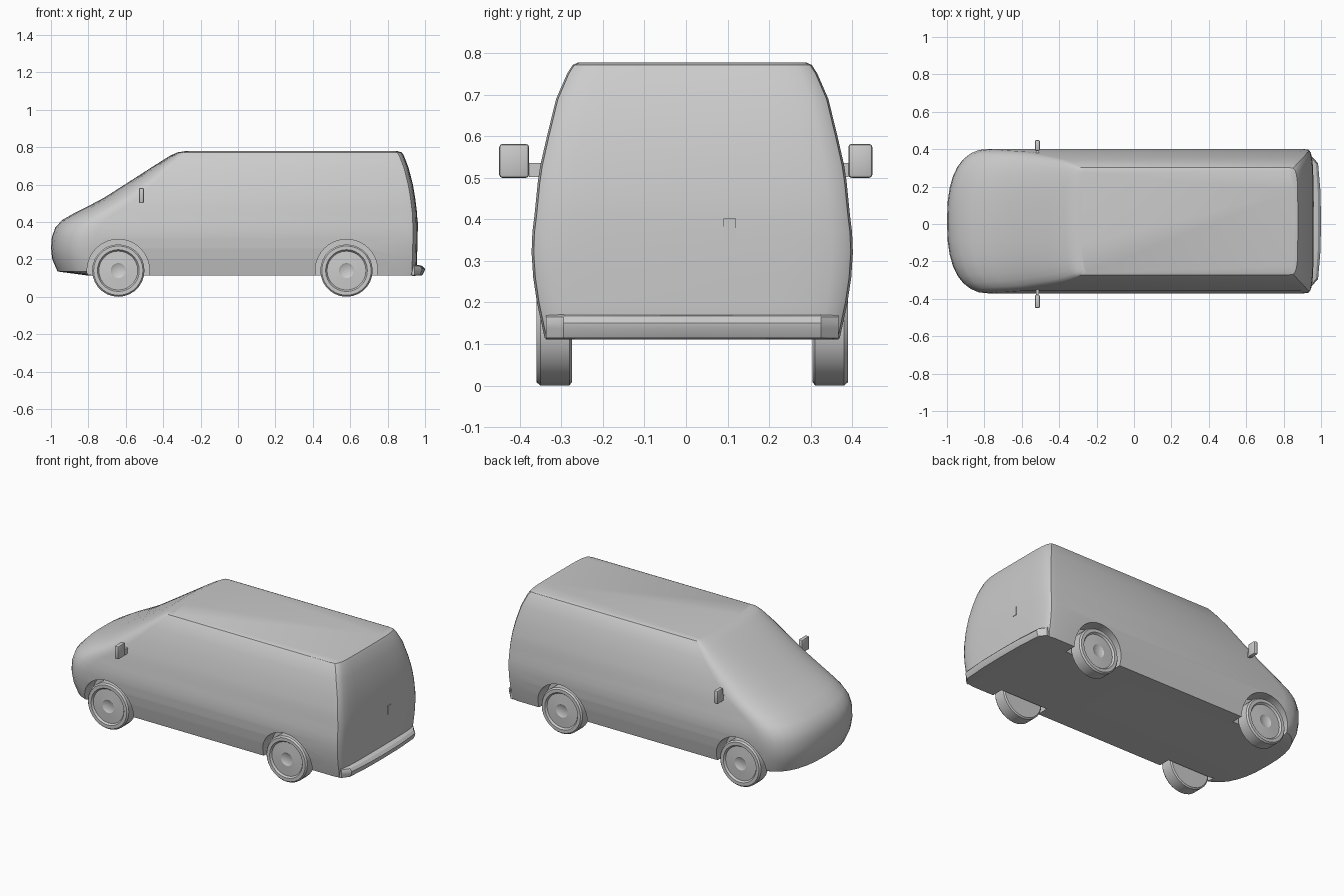
import bpy, bmesh, math
from mathutils import Matrix

if "Cube" in bpy.data.objects:
    bpy.data.objects.remove(bpy.data.objects["Cube"])

CY = 0.015                      # body centre line in y
AXLES = (-0.64, 0.58)
WHEEL_Z = 0.14


def finish(name, bm, angle=30):
    bmesh.ops.recalc_face_normals(bm, faces=bm.faces[:])
    me = bpy.data.meshes.new(name)
    bm.to_mesh(me)
    bm.free()
    ob = bpy.data.objects.new(name, me)
    bpy.context.collection.objects.link(ob)
    smooth(ob, angle)
    return ob


def smooth(ob, angle):
    bpy.ops.object.select_all(action='DESELECT')
    ob.select_set(True)
    bpy.context.view_layer.objects.active = ob
    bpy.ops.object.shade_smooth_by_angle(angle=math.radians(angle))


def loft(bm, rings):
    """Skin closed rings of equal length and cap both ends."""
    vs = [[bm.verts.new(p) for p in r] for r in rings]
    n = len(vs[0])
    for a, b in zip(vs, vs[1:]):
        for i in range(n):
            j = (i + 1) % n
            bm.faces.new((a[i], a[j], b[j], b[i]))
    bm.faces.new(vs[0])
    bm.faces.new(vs[-1])


def box(name, x, y, z, bevel=0.0):
    bm = bmesh.new()
    bmesh.ops.create_cube(bm, size=1)
    for v in bm.verts:
        v.co = [lo + (c + 0.5) * (hi - lo) for c, (lo, hi) in zip(v.co, (x, y, z))]
    if bevel:
        bmesh.ops.bevel(bm, geom=bm.edges[:], offset=bevel, segments=2,
                        profile=0.5, affect='EDGES')
    return finish(name, bm)


def corner(x_end, depth, w, n, steps):
    """Half of a rounded end, from the centre line out to the full width."""
    pts = []
    for i in range(steps + 1):
        t = math.pi / 2 * i / steps
        pts.append((x_end + depth * (1 - max(math.cos(t), 0) ** (2 / n)),
                    w * math.sin(t) ** (2 / n)))
    return pts


# Body levels: z, front x, rear x, half width, depth of front rounding
LEVELS = [
    (0.113, -0.80, 0.950, 0.355, 0.10),
    (0.135, -0.965, 0.955, 0.360, 0.22),
    (0.20, -0.993, 0.957, 0.374, 0.23),
    (0.26, -1.00, 0.959, 0.383, 0.23),
    (0.32, -0.995, 0.960, 0.387, 0.23),
    (0.37, -0.977, 0.960, 0.385, 0.23),
    (0.41, -0.940, 0.959, 0.380, 0.23),
    (0.45, -0.870, 0.957, 0.376, 0.22),
    (0.49, -0.790, 0.952, 0.372, 0.20),
    (0.53, -0.715, 0.947, 0.366, 0.18),
    (0.60, -0.605, 0.935, 0.350, 0.15),
    (0.69, -0.465, 0.912, 0.328, 0.10),
    (0.752, -0.367, 0.888, 0.301, 0.06),
    (0.772, -0.325, 0.876, 0.288, 0.04),
    (0.778, -0.285, 0.855, 0.275, 0.03),
]
rings = []
for z, xf, xr, w, d in LEVELS:
    front = corner(xf, d, w, 2.5, 8)
    rear = corner(xr, -0.06, w, 5, 6)
    half = front + rear[::-1]
    ring = [(x, CY + y, z) for x, y in half]
    ring += [(x, CY - y, z) for x, y in half[-2:0:-1]]
    rings.append(ring)
bm = bmesh.new()
loft(bm, rings)
body = finish("van_body", bm)

# Wheel arches cut out of the body
bm = bmesh.new()
for x in AXLES:
    for s in (-1, 1):
        m = Matrix.Translation((x, CY + s * 0.43, WHEEL_Z)) @ Matrix.Rotation(math.pi / 2, 4, 'X')
        bmesh.ops.create_cone(bm, cap_ends=True, segments=40, radius1=0.167,
                              radius2=0.167, depth=0.30, matrix=m)
cutter = finish("arch_cutter", bm)
cutter.hide_render = True
mod = body.modifiers.new("arches", 'BOOLEAN')
mod.operation, mod.solver, mod.object = 'DIFFERENCE', 'EXACT', cutter
bpy.context.view_layer.objects.active = body
bpy.ops.object.modifier_apply(modifier=mod.name)
bpy.data.objects.remove(cutter)
smooth(body, 30)

# Wheels: turned profile of (radius, distance from the centre line)
PROFILE = [(0.004, 0.29), (0.132, 0.29), (0.14, 0.296), (0.14, 0.366), (0.132, 0.375),
           (0.112, 0.375), (0.104, 0.364), (0.04, 0.368), (0.03, 0.362), (0.004, 0.36)]
SEG = 28
for x, end in zip(AXLES, ("front", "rear")):
    for s, side in ((-1, "left"), (1, "right")):
        bm = bmesh.new()
        loft(bm, [[(x + r * math.cos(2 * math.pi * k / SEG), CY + s * y,
                    WHEEL_Z + r * math.sin(2 * math.pi * k / SEG)) for k in range(SEG)]
                  for r, y in PROFILE])
        finish(f"{end}_wheel_{side}", bm)

# Rear bumper: step profile swept across the back, drawn in at the ends
STEP = [(0.93, 0.172), (0.962, 0.17), (0.985, 0.165), (1.0, 0.15),
        (0.998, 0.138), (0.985, 0.115), (0.93, 0.111)]
bm = bmesh.new()
loft(bm, [[(x - pull * (x - 0.93) / 0.07, CY + y, z) for x, z in STEP]
          for y, pull in ((-0.352, 0.055), (-0.31, 0.016), (-0.16, 0.003), (0, 0),
                          (0.16, 0.003), (0.31, 0.016), (0.352, 0.055))])
finish("rear_bumper", bm)

# Door mirrors with short arms
for side, outer, inner, root in (("left", -0.45, -0.378, -0.335),
                                 ("right", 0.449, 0.391, 0.365)):
    box(f"mirror_{side}", (-0.53, -0.503), sorted((outer, inner)), (0.50, 0.582), 0.008)
    box(f"mirror_arm_{side}", (-0.525, -0.508), sorted((inner, root)), (0.502, 0.536))

# Rear door handle
box("rear_door_handle", (0.95, 0.963), (0.09, 0.12), (0.35, 0.402))
